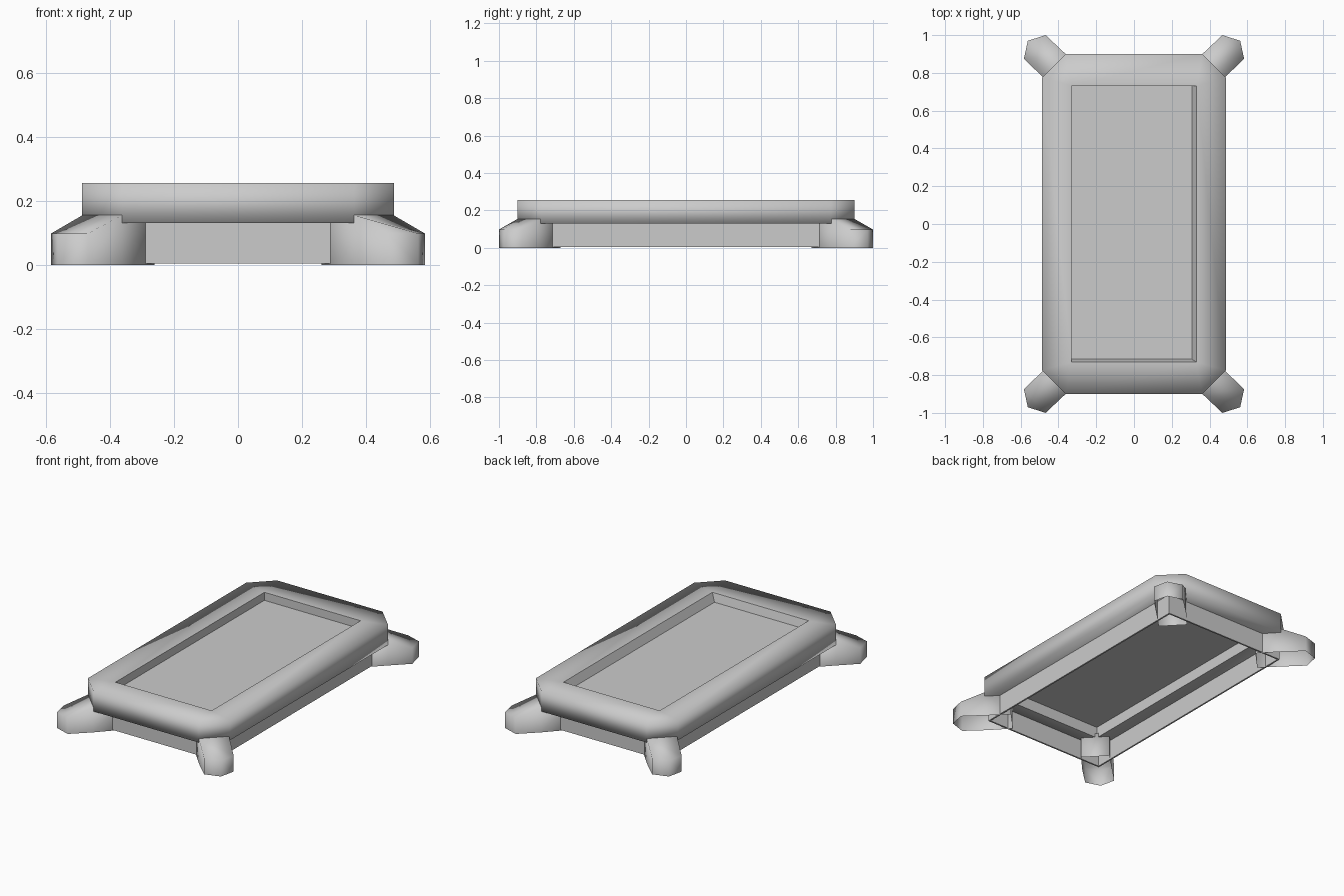
import bpy, bmesh, math

if "Cube" in bpy.data.objects:
    bpy.data.objects.remove(bpy.data.objects["Cube"])


def rect(hx, hy, c, z, dx=0, dy=0):
    """Eight-point rectangle loop with chamfer c (c = 0 gives square corners)."""
    pts = [(hx, -hy + c), (hx, hy - c), (hx - c, hy), (-hx + c, hy),
           (-hx, hy - c), (-hx, -hy + c), (-hx + c, -hy), (hx - c, -hy)]
    return [(x + dx, y + dy, z) for x, y in pts]


def finish(bm, name, degrees):
    """Turn a bmesh into an object, smooth below the given edge angle."""
    me = bpy.data.meshes.new(name)
    bm.to_mesh(me)
    bm.free()
    ob = bpy.data.objects.new(name, me)
    bpy.context.collection.objects.link(ob)
    bpy.ops.object.select_all(action='DESELECT')
    ob.select_set(True)
    bpy.context.view_layer.objects.active = ob
    bpy.ops.object.shade_smooth_by_angle(angle=math.radians(degrees))
    return ob


def loft(name, loops, degrees, cap_last=False):
    """Join loops in order into one mesh object."""
    bm = bmesh.new()
    rings = [[bm.verts.new(p) for p in lp] for lp in loops]
    for a, b in zip(rings, rings[1:]):
        for i in range(8):
            j = (i + 1) % 8
            bm.faces.new((a[i], a[j], b[j], b[i]))
    if cap_last:
        bm.faces.new(rings[-1])
    bmesh.ops.remove_doubles(bm, verts=bm.verts, dist=1e-5)
    bmesh.ops.dissolve_degenerate(bm, edges=bm.edges, dist=1e-5)
    return finish(bm, name, degrees)


# Top frame: underside ledge, chamfered sides and top rim, softly shaded
loft("top_frame", [
    rect(0.33, 0.73, 0, 0.13),
    rect(0.487, 0.9, 0.125, 0.13),
    rect(0.487, 0.9, 0.125, 0.255),
    rect(0.33, 0.73, 0, 0.255)], 100)

# Sunken rectangular panel inside the frame, and the underside of its floor
loft("recessed_panel", [
    rect(0.33, 0.73, 0, 0.255),
    rect(0.318, 0.723, 0, 0.205, -0.012, 0.007)], 30, cap_last=True)
under = loft("panel_underside", [
    rect(0.33, 0.73, 0, 0.13),
    rect(0.33, 0.73, 0, 0.2)], 30, cap_last=True)
under.data.flip_normals()

# Thin open-bottomed skirt below the frame
loft("lower_skirt", [
    rect(0.41, 0.81, 0, 0.13),
    rect(0.41, 0.81, 0, 0.005),
    rect(0.42, 0.82, 0, 0.005),
    rect(0.42, 0.82, 0, 0.13)], 50)

# Diagonal corner feet: plan outline with the top height of each point
outline = [(0.375, 0.67, 0.155), (0.485, 0.78, 0.155), (0.583, 0.875, 0.098),
           (0.562, 0.97, 0.098), (0.468, 1.0, 0.098), (0.362, 0.9, 0.155),
           (0.26, 0.79, 0.155)]


def foot(name, sx, sy):
    """Open-bottomed foot with a flat inner top and a sloping toe."""
    bm = bmesh.new()
    low = [bm.verts.new((sx * x, sy * y, 0)) for x, y, z in outline]
    top = [bm.verts.new((sx * x, sy * y, z)) for x, y, z in outline]
    for i in range(7):
        j = (i + 1) % 7
        bm.faces.new((low[i], low[j], top[j], top[i]))
    bm.faces.new([top[i] for i in (0, 1, 5, 6)])
    bm.faces.new(top[1:6])
    if sx * sy < 0:
        bmesh.ops.reverse_faces(bm, faces=bm.faces)
    finish(bm, name, 100)


for sx, side in ((1, "right"), (-1, "left")):
    for sy, end in ((1, "back"), (-1, "front")):
        foot(f"{end}_{side}_foot", sx, sy)
